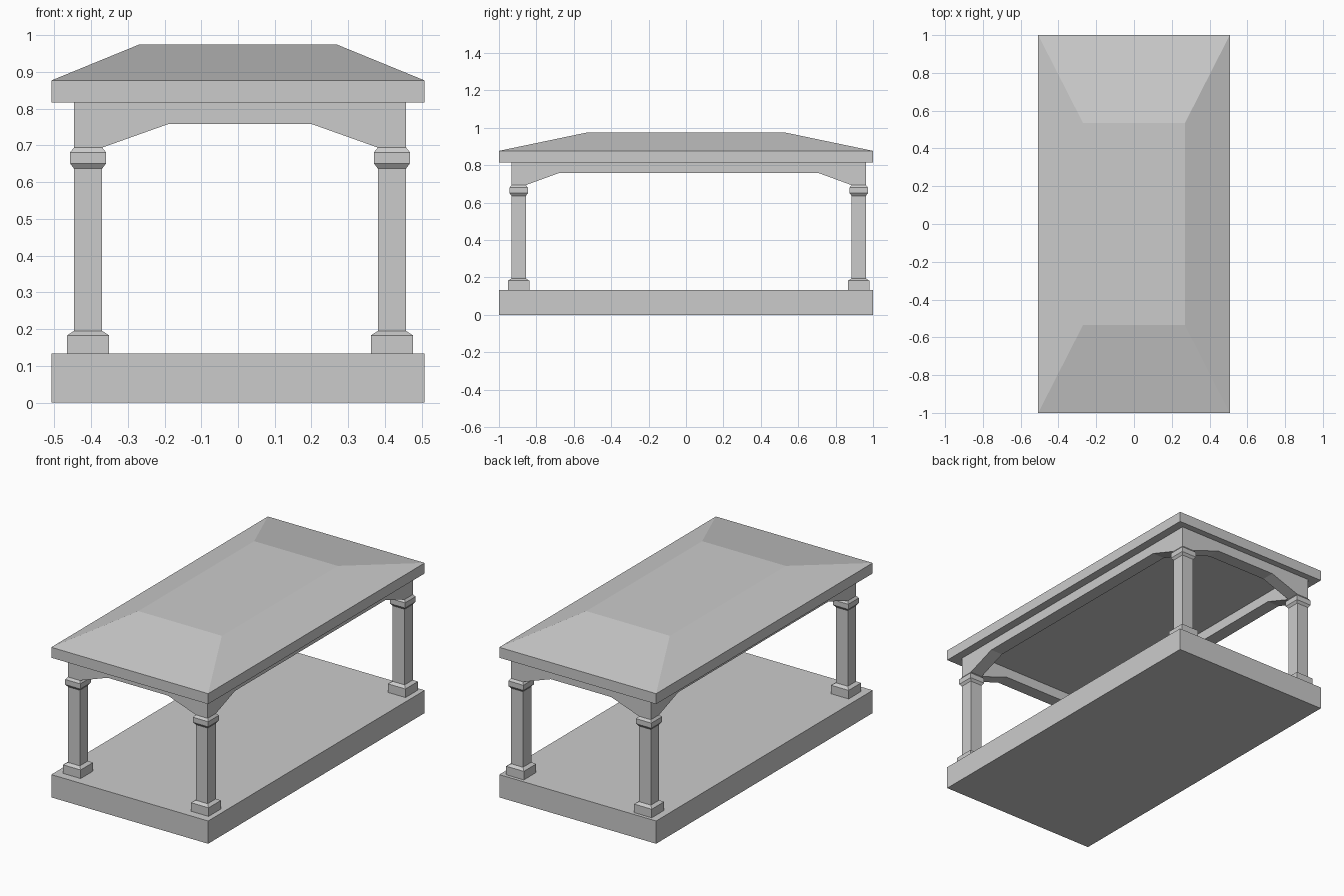
import bpy

if "Cube" in bpy.data.objects:
    bpy.data.objects.remove(bpy.data.objects["Cube"])

CX, CY = 0.0055, 0.0145        # slight offset of the column frame
PX, PY, HW = 0.4135, 0.909, 0.0385   # column centres and half width
Z_CAP, Z_ARCH, Z_ROOF = 0.694, 0.758, 0.816


def make(name, verts, faces):
    me = bpy.data.meshes.new(name)
    me.from_pydata(verts, [], faces)
    me.update()
    ob = bpy.data.objects.new(name, me)
    bpy.context.collection.objects.link(ob)
    return ob


def stack(name, rings, loc=(0, 0, 0)):
    """Loft rectangular rings given as (half x, half y, z)."""
    verts = [(sx * hx, sy * hy, z) for hx, hy, z in rings
             for sx, sy in ((-1, -1), (1, -1), (1, 1), (-1, 1))]
    faces = [(3, 2, 1, 0)]
    for r in range(len(rings) - 1):
        a, b = r * 4, r * 4 + 4
        faces += [(a + i, a + (i + 1) % 4, b + (i + 1) % 4, b + i) for i in range(4)]
    n = len(verts) - 4
    faces.append((n, n + 1, n + 2, n + 3))
    ob = make(name, verts, faces)
    ob.location = loc
    return ob


def arch_beam(name, half_profile, along_y, loc):
    """Extrude a mirrored arch profile (distance, z) by the column width."""
    prof = half_profile + [(-d, z) for d, z in reversed(half_profile)]
    n = len(prof)
    if along_y:
        verts = [(t, d, z) for t in (HW, -HW) for d, z in prof]
    else:
        verts = [(d, t, z) for t in (-HW, HW) for d, z in prof]
    faces = [tuple(reversed(range(n))), tuple(range(n, 2 * n))]
    faces += [(i, (i + 1) % n, n + (i + 1) % n, n + i) for i in range(n)]
    ob = make(name, verts, faces)
    ob.location = loc
    return ob


# Floor slab
stack("floor_slab", [(0.507, 1, 0), (0.507, 1, 0.133)])

# Hipped roof with flat top and fascia
stack("roof", [(0.507, 1, Z_ROOF), (0.507, 1, 0.877), (0.27, 0.535, 0.974)])

# Four columns with plinth and capital
widths = [(0.057, 0.133), (0.057, 0.183), (HW, 0.195), (HW, 0.637),
          (0.049, 0.651), (0.049, 0.681), (HW, Z_CAP)]
for yn, sy in (("front", -1), ("back", 1)):
    for xn, sx in (("left", -1), ("right", 1)):
        stack(f"{yn}_{xn}_column", [(w, w, z) for w, z in widths],
              (CX + sx * PX, CY + sy * PY, 0))

# End arches span the full width, side arches fit between them
end = [(PX + HW, Z_ROOF), (PX + HW, Z_CAP), (PX - HW, Z_CAP), (0.195, Z_ARCH)]
side = [(PY - HW, Z_ROOF), (PY - HW, Z_CAP), (0.695, Z_ARCH)]
for name, s in (("front_arch", -1), ("back_arch", 1)):
    arch_beam(name, list(reversed(end)), False, (CX, CY + s * PY, 0))
for name, s in (("left_arch", -1), ("right_arch", 1)):
    arch_beam(name, list(reversed(side)), True, (CX + s * PX, CY, 0))

# Consistent outward normals
import bmesh
for ob in bpy.context.collection.objects:
    bm = bmesh.new()
    bm.from_mesh(ob.data)
    bmesh.ops.recalc_face_normals(bm, faces=bm.faces)
    bm.to_mesh(ob.data)
    bm.free()
